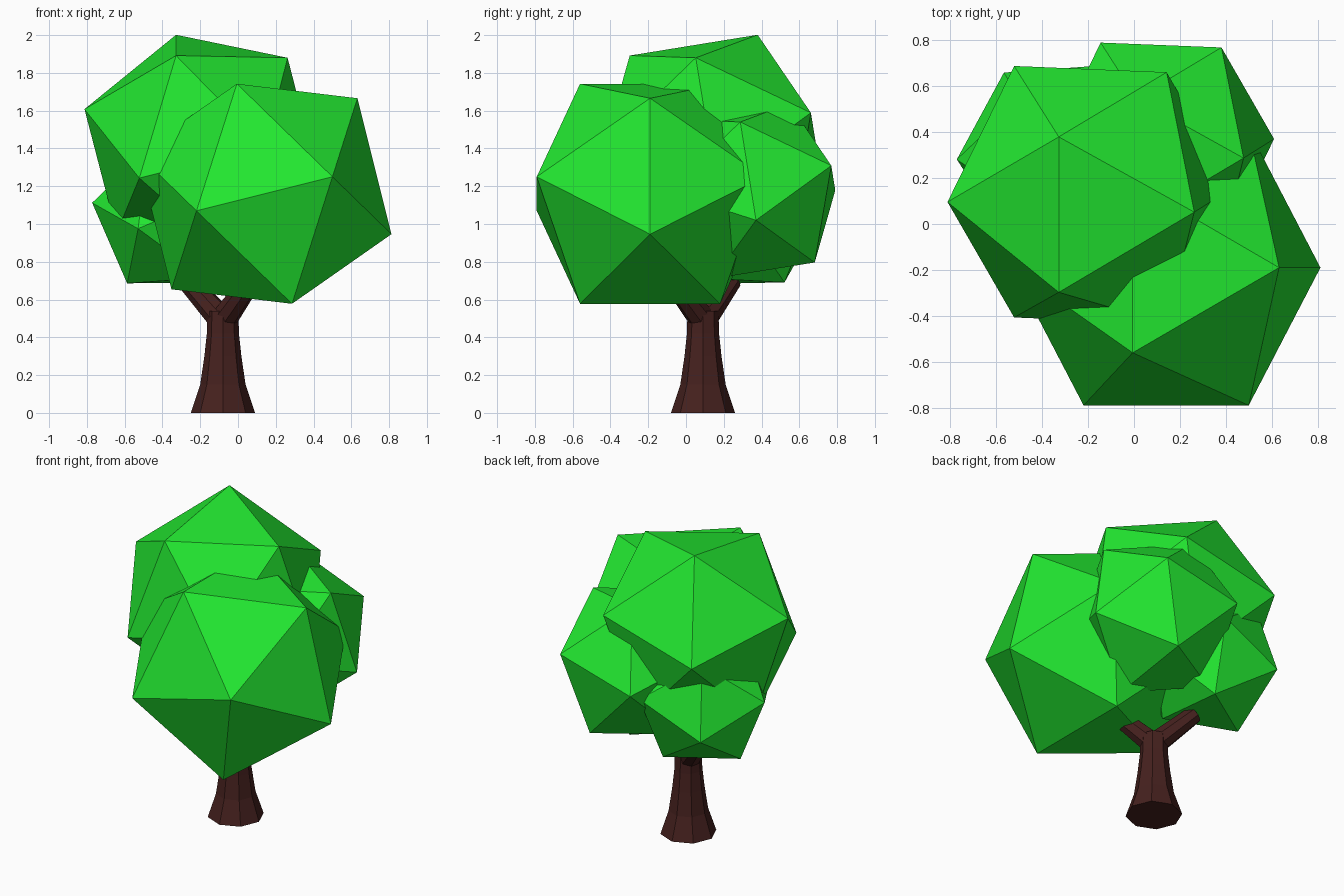
import bpy, bmesh, math
from mathutils import Vector, Matrix

if "Cube" in bpy.data.objects:
    bpy.data.objects.remove(bpy.data.objects["Cube"])

PHI = (1 + math.sqrt(5)) / 2


def material(name, color):
    m = bpy.data.materials.new(name)
    m.diffuse_color = color
    m.use_nodes = True
    m.node_tree.nodes["Principled BSDF"].inputs["Base Color"].default_value = m.diffuse_color
    return m


def finish(bm, name, mat):
    bmesh.ops.recalc_face_normals(bm, faces=bm.faces)
    me = bpy.data.meshes.new(name)
    bm.to_mesh(me)
    bm.free()
    me.materials.append(mat)
    ob = bpy.data.objects.new(name, me)
    bpy.context.collection.objects.link(ob)
    return ob


def foliage(name, centre, edge, e1, e2, mat):
    """Icosahedron from three golden rectangles in the frame e1, e2, n."""
    e1 = Vector(e1).normalized()
    e2 = Vector(e2)
    e2 = (e2 - e1 * e2.dot(e1)).normalized()
    n = e1.cross(e2)
    bm = bmesh.new()
    for s in (-edge / 2, edge / 2):
        for t in (-edge * PHI / 2, edge * PHI / 2):
            for off in (e1 * s + n * t, n * s + e2 * t, e2 * s + e1 * t):
                bm.verts.new(Vector(centre) + off)
    bmesh.ops.convex_hull(bm, input=bm.verts)
    return finish(bm, name, mat)


def tube(bm, points, radii, sides=8):
    """Faceted tube along a path; rings face the overall direction."""
    pts = [Vector(p) for p in points]
    d = (pts[-1] - pts[0]).normalized()
    rot = Vector((0, 0, 1)).rotation_difference(d).to_matrix()
    rings = []
    for p, r in zip(pts, radii):
        angles = [2 * math.pi * i / sides for i in range(sides)]
        rings.append([bm.verts.new(p + rot @ Vector((r * math.cos(a), r * math.sin(a), 0)))
                      for a in angles])
    for lo, hi in zip(rings, rings[1:]):
        for i in range(sides):
            j = (i + 1) % sides
            bm.faces.new((lo[i], lo[j], hi[j], hi[i]))
    bm.faces.new(rings[0][::-1])
    bm.faces.new(rings[-1])


leaf = material("leaf_green", (0.016, 0.8, 0.03, 1))
bark = material("bark_brown", (0.06, 0.015, 0.013, 1))

# Four leaf clumps
foliage("front_foliage", (0.14, -0.19, 1.16), 0.742, (0.97, 0, 0.243), (-0.243, 0, 0.97), leaf)
foliage("top_foliage", (-0.19, 0.127, 1.416), 0.686, (0, -0.987, -0.16), (0.968, -0.045, 0.244), leaf)
foliage("back_foliage", (0.118, 0.346, 1.174), 0.543, (-0.422, 0.734, 0.532), (0.283, -0.442, 0.85), leaf)
foliage("left_foliage", (-0.335, 0.30, 1.048), 0.465, (-0.043, -0.841, -0.539), (-0.762, -0.289, 0.578), leaf)

# Flared trunk
bm = bmesh.new()
tube(bm, [(-0.08, 0.09, z) for z in (0, 0.15, 0.3, 0.42, 0.54)],
     (0.17, 0.12, 0.098, 0.085, 0.082))
finish(bm, "trunk", bark)

# Two branches running into the leaves
for name, a, b in (("front_branch", (-0.065, 0.075, 0.51), (0.07, -0.07, 0.70)),
                   ("left_branch", (-0.10, 0.105, 0.51), (-0.27, 0.24, 0.70))):
    bm = bmesh.new()
    tube(bm, [a, b], (0.07, 0.055))
    finish(bm, name, bark)
